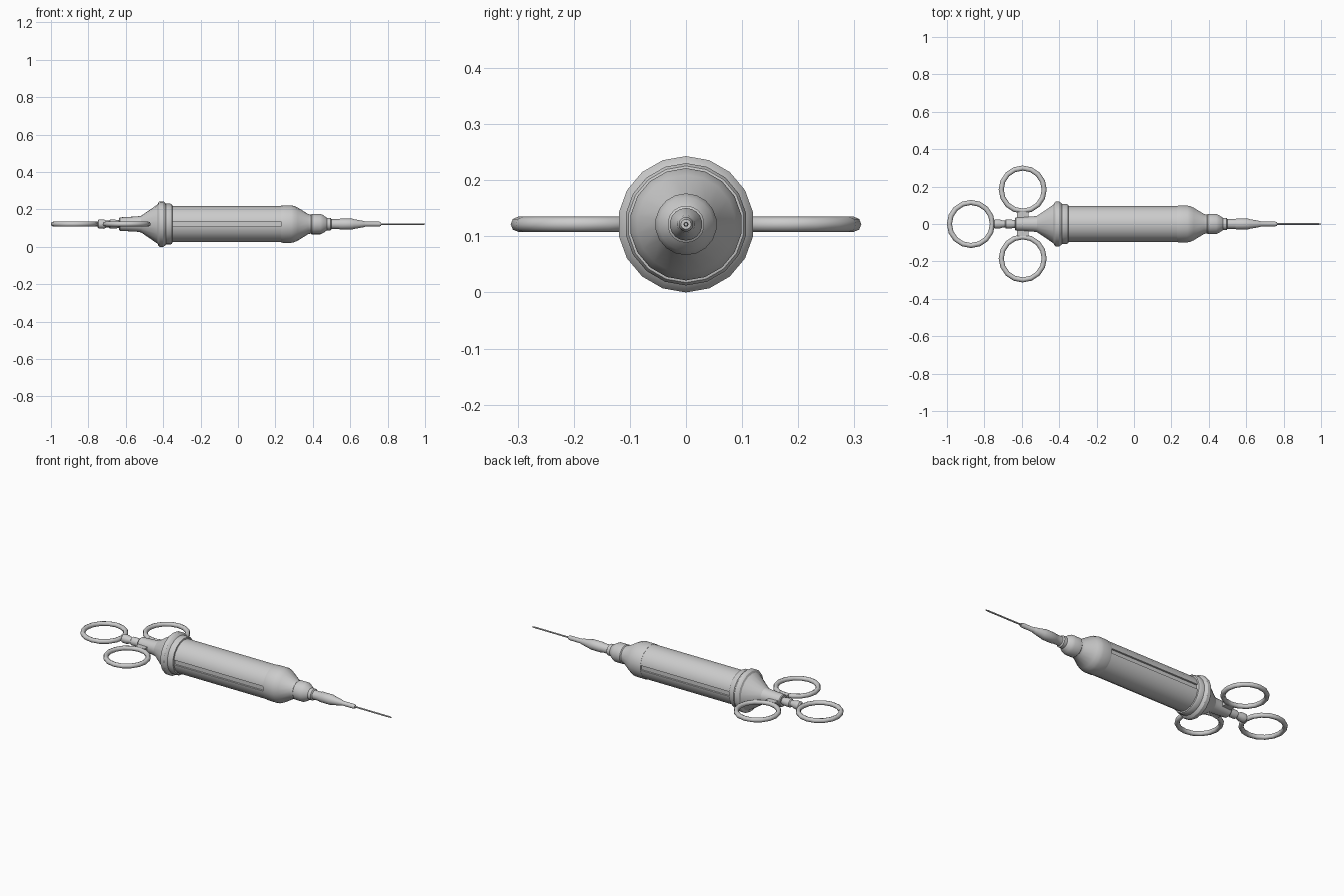
import bpy, bmesh, math
from mathutils import Matrix, Vector

if "Cube" in bpy.data.objects:
    bpy.data.objects.remove(bpy.data.objects["Cube"])

AXIS_Z = 0.1215


def finish(bm, name, angle=32):
    bmesh.ops.recalc_face_normals(bm, faces=bm.faces)
    mesh = bpy.data.meshes.new(name)
    bm.to_mesh(mesh)
    bm.free()
    ob = bpy.data.objects.new(name, mesh)
    bpy.context.collection.objects.link(ob)
    ob.location.z = AXIS_Z
    bpy.ops.object.select_all(action='DESELECT')
    ob.select_set(True)
    bpy.context.view_layer.objects.active = ob
    bpy.ops.object.shade_smooth_by_angle(angle=math.radians(angle))
    return ob


def lathe(profile, sides=18):
    """Turn (x, radius) points around the x axis, closed at both ends."""
    bm = bmesh.new()
    loops = []
    for x, r in profile:
        loops.append([bm.verts.new((x, r * math.sin(a), r * math.cos(a)))
                      for a in (math.tau * i / sides for i in range(sides))])
    for a, b in zip(loops, loops[1:]):
        for i in range(sides):
            j = (i + 1) % sides
            bm.faces.new((a[i], a[j], b[j], b[i]))
    bm.faces.new(loops[0])
    bm.faces.new(loops[-1])
    return bm


def finger_ring(name, x, y, major=0.115, minor=0.0135, sides=16, tube=8):
    bm = bmesh.new()
    loops = []
    for i in range(sides):
        a = math.tau * i / sides
        d = Vector((math.cos(a), math.sin(a), 0))
        loops.append([bm.verts.new(Vector((x, y, 0)) + d * (major + minor * math.cos(b))
                                   + Vector((0, 0, minor * math.sin(b))))
                      for b in (math.tau * k / tube for k in range(tube))])
    for i in range(sides):
        a, b = loops[i], loops[(i + 1) % sides]
        for k in range(tube):
            m = (k + 1) % tube
            bm.faces.new((a[k], b[k], b[m], a[m]))
    return finish(bm, name, 50)


# Barrel with a shallow long slot on each side
bm = lathe([(-0.36, 0.097), (0.235, 0.097)])
bmesh.ops.recalc_face_normals(bm, faces=bm.faces)
bm.normal_update()
for f in [f for f in bm.faces if abs(f.normal.y) > 0.99]:
    bmesh.ops.inset_individual(bm, faces=[f], thickness=0.004)
    push = f.normal * -0.01
    bmesh.ops.inset_individual(bm, faces=[f], thickness=0.0005)
    bmesh.ops.translate(bm, verts=f.verts, vec=push)
finish(bm, "barrel")

# Front shoulder and neck
finish(lathe([(0.23, 0.098), (0.24, 0.1), (0.285, 0.1), (0.30, 0.097), (0.32, 0.088),
              (0.375, 0.054), (0.39, 0.05), (0.395, 0.055), (0.44, 0.055),
              (0.455, 0.048), (0.475, 0.034), (0.48, 0.028)]), "front_neck")

# Needle hub and needle
finish(lathe([(0.47, 0.033), (0.495, 0.033), (0.50, 0.026), (0.54, 0.026), (0.545, 0.029),
              (0.61, 0.029), (0.62, 0.026), (0.675, 0.016), (0.68, 0.013),
              (0.755, 0.013), (0.765, 0.009)]), "needle_hub")
finish(lathe([(0.75, 0.0045), (0.985, 0.0045), (1.0, 0.003)], 8), "needle")

# Rear collar and cone
finish(lathe([(-0.52, 0.043), (-0.51, 0.05), (-0.43, 0.105), (-0.425, 0.117),
              (-0.418, 0.1215), (-0.40, 0.1215), (-0.39, 0.115), (-0.385, 0.109),
              (-0.36, 0.109), (-0.352, 0.104), (-0.35, 0.096)]), "rear_collar")

# Stem and plunger rod
finish(lathe([(-0.635, 0.032), (-0.63, 0.036), (-0.54, 0.041), (-0.51, 0.046)]), "stem")
finish(lathe([(-0.752, 0.015), (-0.745, 0.024), (-0.72, 0.025), (-0.70, 0.018),
              (-0.69, 0.018), (-0.685, 0.024), (-0.66, 0.024), (-0.63, 0.02)]), "plunger_rod")

# Lugs joining the side rings to the stem
for s, side in ((-1, "front"), (1, "back")):
    bm = bmesh.new()
    bmesh.ops.create_cube(bm, size=1, matrix=Matrix.Translation((-0.595, s * 0.048, 0))
                          @ Matrix.Diagonal((0.06, 0.034, 0.022, 1)))
    finish(bm, side + "_lug")
    finger_ring(side + "_finger_ring", -0.595, s * 0.184)

# Thumb ring
finger_ring("thumb_ring", -0.872, 0)
